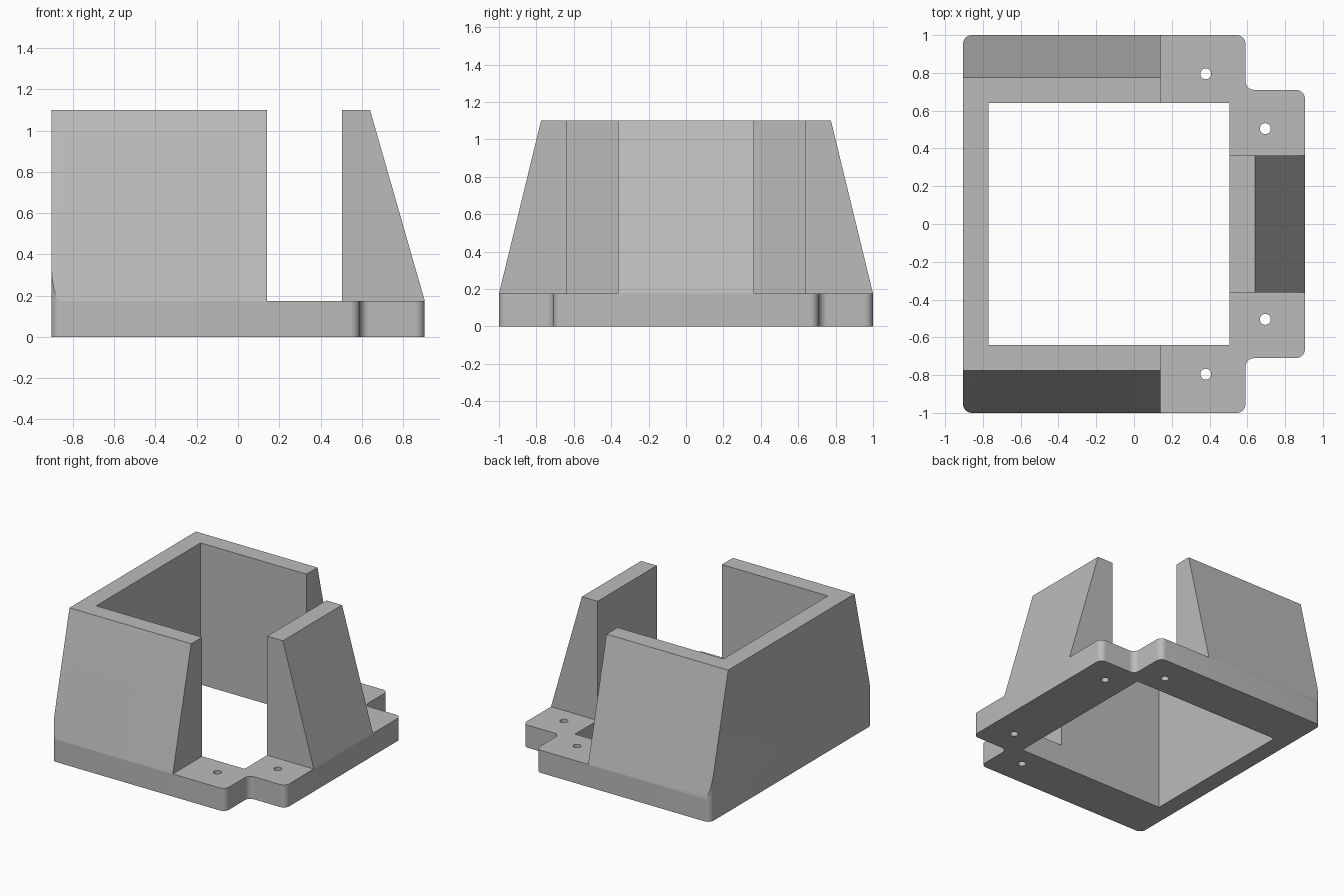
import bpy, bmesh, math
from mathutils import Vector

if "Cube" in bpy.data.objects:
    bpy.data.objects.remove(bpy.data.objects["Cube"], do_unlink=True)

BASE_H, TOP = 0.175, 1.1
LEFT, RIGHT = -0.905, 0.905          # outer x limits
IN_L, IN_R, IN_Y = -0.77, 0.505, 0.64  # opening
R = 0.047                            # corner radius

grey = bpy.data.materials.new("light grey")
grey.use_nodes = True
colour = (0.5, 0.5, 0.5, 1)
grey.diffuse_color = colour
grey.node_tree.nodes["Principled BSDF"].inputs["Base Color"].default_value = colour


def rounded(points, steps=8):
    """Outline from (x, y, radius) corners, with tangent arcs."""
    out = []
    for i, (x, y, r) in enumerate(points):
        p = Vector((x, y))
        if not r:
            out.append(p)
            continue
        a = (Vector(points[i - 1][:2]) - p).normalized()
        b = (Vector(points[(i + 1) % len(points)][:2]) - p).normalized()
        centre = p + (a + b) * r
        for k in range(steps + 1):
            t = k / steps * math.pi / 2
            out.append(centre - b * r * math.cos(t) - a * r * math.sin(t))
    return out


def circle(x, y, r, n=24):
    return [Vector((x + r * math.cos(k * math.tau / n), y + r * math.sin(k * math.tau / n)))
            for k in range(n)]


def prism(loops, z0, z1):
    """Solid between two heights; loops after the first are holes."""
    bm = bmesh.new()
    for loop in loops:
        vs = [bm.verts.new((p.x, p.y, z0)) for p in loop]
        for i, v in enumerate(vs):
            bm.edges.new((vs[i - 1], v))
    bmesh.ops.triangle_fill(bm, use_beauty=True, use_dissolve=False, edges=bm.edges[:])
    res = bmesh.ops.extrude_face_region(bm, geom=bm.faces[:], use_keep_orig=True)
    for v in res["geom"]:
        if isinstance(v, bmesh.types.BMVert):
            v.co.z = z1
    bmesh.ops.recalc_face_normals(bm, faces=bm.faces[:])
    return bm


def slope_cut(bm, point, normal):
    """Slice away everything beyond a sloping plane and cap the cut."""
    bmesh.ops.bisect_plane(bm, geom=bm.verts[:] + bm.edges[:] + bm.faces[:], dist=1e-5,
                           plane_co=point, plane_no=normal, clear_outer=True)
    bmesh.ops.holes_fill(bm, edges=[e for e in bm.edges if e.is_boundary], sides=0)


def finish(bm, name):
    bmesh.ops.recalc_face_normals(bm, faces=bm.faces[:])
    mesh = bpy.data.meshes.new(name)
    bm.to_mesh(mesh)
    bm.free()
    mesh.materials.append(grey)
    ob = bpy.data.objects.new(name, mesh)
    bpy.context.collection.objects.link(ob)
    bpy.ops.object.select_all(action="DESELECT")
    ob.select_set(True)
    bpy.context.view_layer.objects.active = ob
    bpy.ops.object.shade_smooth_by_angle(angle=math.radians(25))


# Base plate: stepped rounded outline, opening and four screw holes
half = [(RIGHT, 0.71, R), (0.59, 0.71, R), (0.59, 1, R), (LEFT, 1, R)]
outline = rounded(half + [(x, -y, r) for x, y, r in reversed(half)])
opening = [Vector(p) for p in ((IN_L, -IN_Y), (IN_R, -IN_Y), (IN_R, IN_Y), (IN_L, IN_Y))]
holes = [circle(x, s * y, 0.029) for x, y in ((0.38, 0.795), (0.695, 0.505)) for s in (-1, 1)]
finish(prism([outline, opening] + holes, 0, BASE_H), "base_plate")

# U-shaped wall with sloping front and back
END = 0.14
u_shape = rounded([(END, IN_Y, 0), (END, 1, 0), (LEFT, 1, R), (LEFT, -1, R),
                   (END, -1, 0), (END, -IN_Y, 0), (IN_L, -IN_Y, 0), (IN_L, IN_Y, 0)])
wall = prism([u_shape], BASE_H, TOP)
for s in (-1, 1):
    slope_cut(wall, (0, s, BASE_H), (0, s * (TOP - BASE_H), 0.225))
finish(wall, "surround_wall")

# Sloping buttress on the open side
W = 0.363
block = [Vector(p) for p in ((IN_R, -W), (RIGHT, -W), (RIGHT, W), (IN_R, W))]
buttress = prism([block], BASE_H, TOP)
slope_cut(buttress, (RIGHT, 0, BASE_H), (TOP - BASE_H, 0, RIGHT - 0.64))
finish(buttress, "side_buttress")
